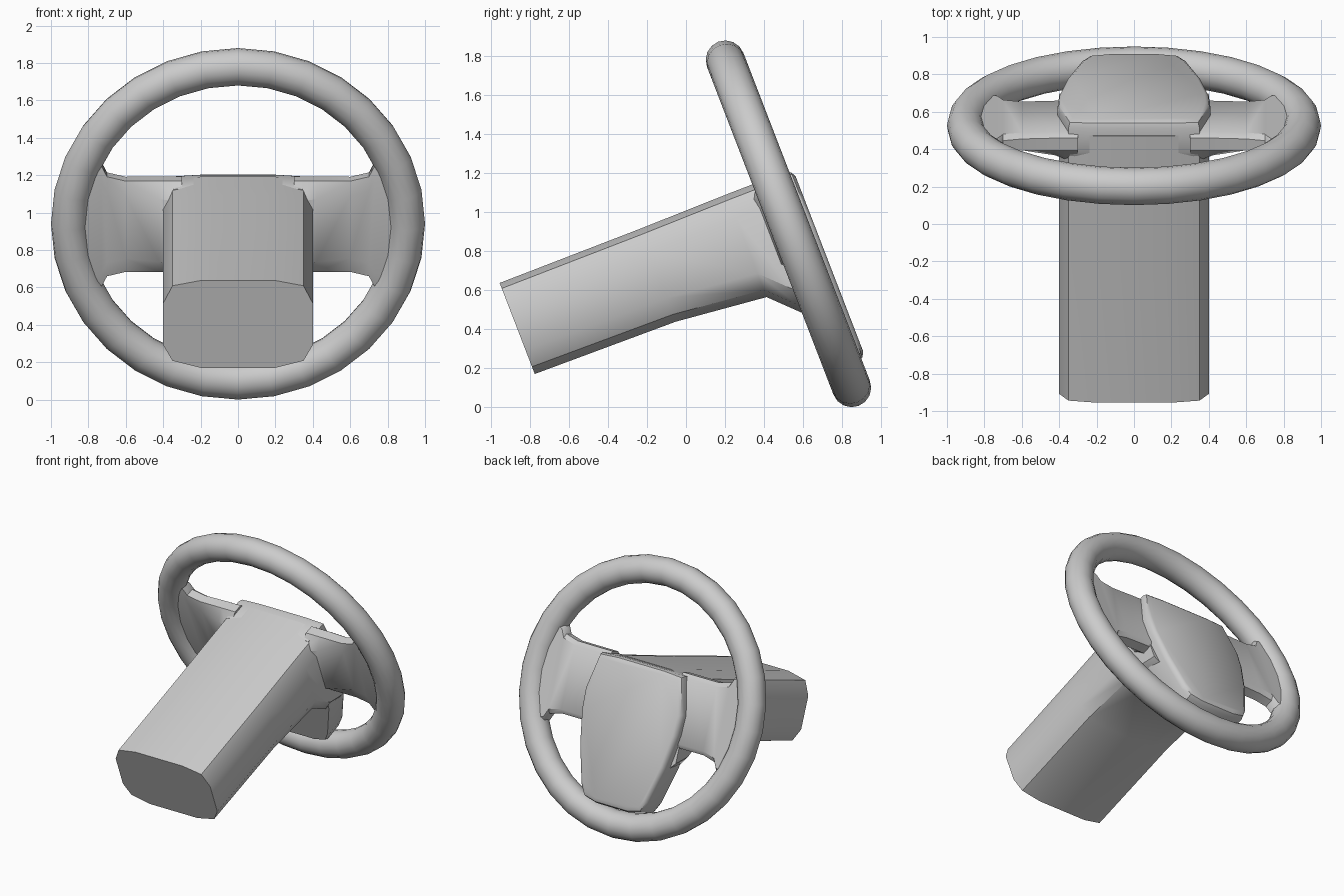
import bpy, bmesh, math
from mathutils import Vector

if "Cube" in bpy.data.objects:
    bpy.data.objects.remove(bpy.data.objects["Cube"])

TILT = math.radians(21.1)
C, S = math.cos(TILT), math.sin(TILT)
CENTRE = Vector((0, 0.525, 0.94))


def place(u, v, w):
    """Wheel-plane coordinates: u right, v up the wheel, w towards the driver."""
    return CENTRE + Vector((u, -S * v + C * w, C * v + S * w))


def loft(name, sections, bevel=0.0, mirror=False, angle=40):
    """Skin a list of closed, equally long sections and cap both ends."""
    bm = bmesh.new()
    rings = [[bm.verts.new(place(*p)) for p in sec] for sec in sections]
    n = len(rings[0])
    for a, b in zip(rings, rings[1:]):
        for i in range(n):
            j = (i + 1) % n
            bm.faces.new((a[i], a[j], b[j], b[i]))
    bm.faces.new(rings[0])
    bm.faces.new(rings[-1])
    bmesh.ops.recalc_face_normals(bm, faces=bm.faces)
    mesh = bpy.data.meshes.new(name)
    bm.to_mesh(mesh)
    bm.free()
    ob = bpy.data.objects.new(name, mesh)
    bpy.context.collection.objects.link(ob)
    if bevel:
        m = ob.modifiers.new("soft_edges", 'BEVEL')
        m.width, m.segments, m.limit_method = bevel, 2, 'ANGLE'
        m.angle_limit = math.radians(35)
    if mirror:
        m = ob.modifiers.new("mirror", 'MIRROR')
        m.use_mirror_merge = False
    smooth(ob, angle)
    return ob


def smooth(ob, angle):
    bpy.ops.object.select_all(action='DESELECT')
    ob.select_set(True)
    bpy.context.view_layer.objects.active = ob
    bpy.ops.object.shade_smooth_by_angle(angle=math.radians(angle))


def both_sides(half):
    """Close a right-hand half outline with its mirror image."""
    return half + [(-u, v) for u, v in reversed(half)]


# Rim
bpy.ops.mesh.primitive_torus_add(major_segments=32, minor_segments=16,
                                 major_radius=0.9, minor_radius=0.1,
                                 location=CENTRE,
                                 rotation=(-(math.pi / 2 - TILT), 0, 0))
rim = bpy.context.object
rim.name = "rim"
smooth(rim, 60)


# Steering column: rounded box that deepens into the hub
def column_section(w, top, bottom, low_width=1.0):
    half = [(0.2, top), (0.35, top - 0.03), (0.4, top - 0.13),
            (0.4, bottom + 0.13), (0.35 * low_width, bottom + 0.04),
            (0.2 * low_width, bottom)]
    return [(u, v, w) for u, v in both_sides(half)]


loft("column", [column_section(-1.49, 0.25, -0.25),
                column_section(-0.72, 0.25, -0.26),
                column_section(-0.24, 0.255, -0.31),
                column_section(-0.10, 0.255, -0.45, 0.95),
                column_section(0.04, 0.255, -0.50, 0.9)])

# Centre pad: tapering plate with a softened driver-side face
PAD = both_sides([(0.2, 0.25), (0.35, 0.24), (0.41, -0.02), (0.405, -0.17),
                  (0.36, -0.42), (0.28, -0.69), (0.24, -0.76), (0.14, -0.785)])


def pad_section(w, scale):
    return [(u * scale, -0.25 + (v + 0.25) * scale, w) for u, v in PAD]


loft("centre_pad", [pad_section(-0.085, 0.98), pad_section(-0.06, 1.0),
                    pad_section(0.08, 1.0), pad_section(0.108, 0.98),
                    pad_section(0.122, 0.93)])

# Spokes: thick at the hub, flaring where they run into the rim
SPOKE = [(0.3, 0.26, -0.15, 0.055), (0.42, 0.26, -0.10, 0.055),
         (0.6, 0.26, -0.05, 0.05), (0.7, 0.285, -0.05, 0.05),
         (0.73, 0.345, -0.05, 0.05), (0.84, 0.38, -0.055, 0.055)]
sections = []
for u, h, back, front in SPOKE:
    edge = max(back, -0.04)
    sections.append([(u, h, edge), (u, h, front - 0.025), (u, h - 0.03, front),
                     (u, -h + 0.03, front), (u, -h, front - 0.025),
                     (u, -h, edge), (u, -h + 0.08, back), (u, h - 0.08, back)])
loft("spokes", sections, mirror=True)
